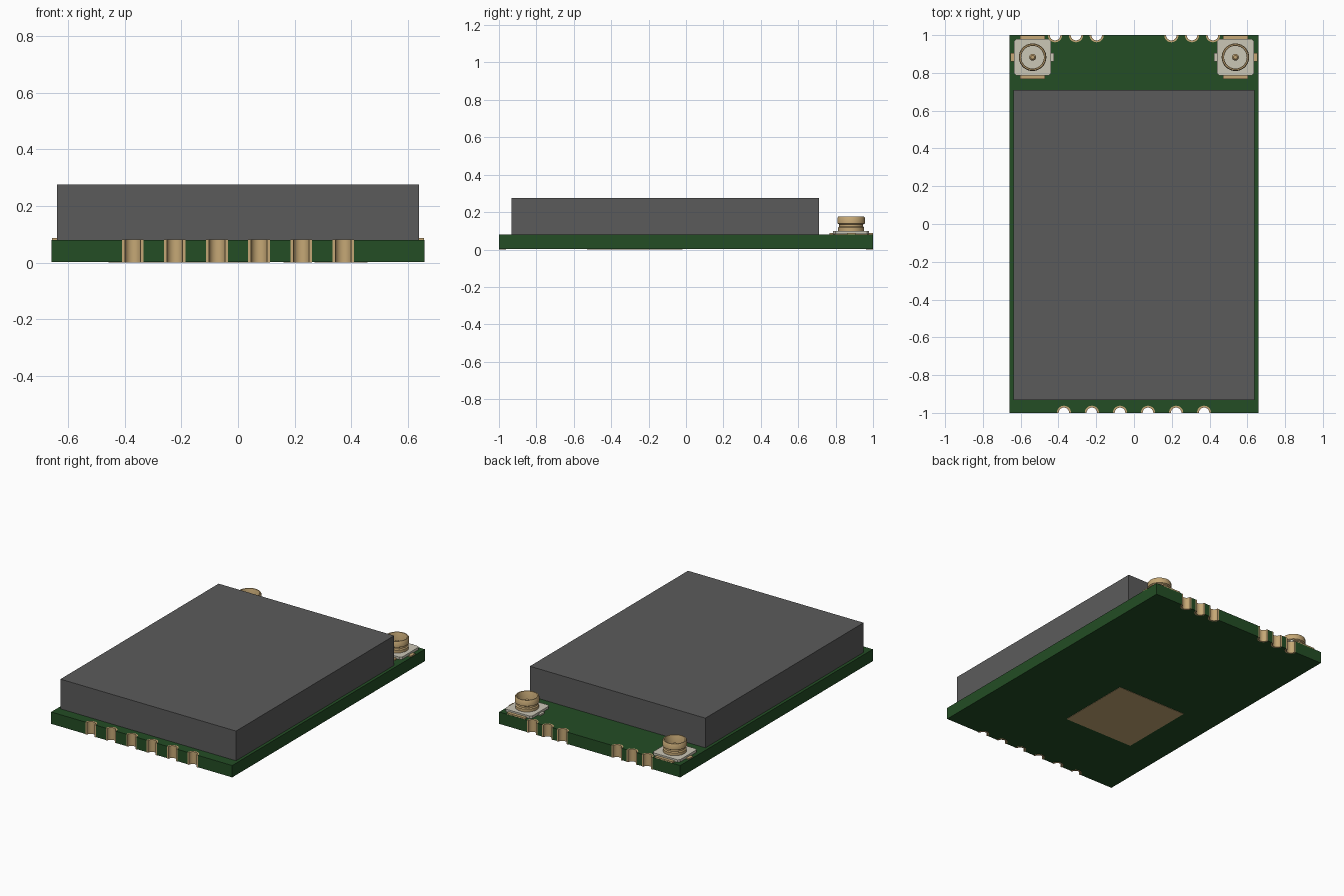
import bpy, bmesh, math

if "Cube" in bpy.data.objects:
    bpy.data.objects.remove(bpy.data.objects["Cube"])


def material(name, rgb):
    m = bpy.data.materials.new(name)
    m.use_nodes = True
    m.diffuse_color = (*rgb, 1)
    m.node_tree.nodes["Principled BSDF"].inputs["Base Color"].default_value = (*rgb, 1)
    return m


GREEN = material("board green", (0.017, 0.075, 0.018))
GREY = material("shield grey", (0.105, 0.105, 0.105))
GOLD = material("contact gold", (0.56, 0.39, 0.18))
CREAM = material("housing cream", (0.60, 0.57, 0.47))

HALF_X, TOP = 0.658, 0.08
RING, HOLE = 0.038, 0.028
FRONT_X = [-0.371, -0.223, -0.074, 0.074, 0.223, 0.371]
BACK_X = [-0.418, -0.307, -0.198, 0.198, 0.307, 0.418]


def finish(name, bm, mat, smooth=False):
    bmesh.ops.recalc_face_normals(bm, faces=bm.faces)
    mesh = bpy.data.meshes.new(name)
    bm.to_mesh(mesh)
    bm.free()
    mesh.materials.append(mat)
    ob = bpy.data.objects.new(name, mesh)
    bpy.context.collection.objects.link(ob)
    if smooth:
        bpy.ops.object.select_all(action='DESELECT')
        ob.select_set(True)
        bpy.context.view_layer.objects.active = ob
        bpy.ops.object.shade_smooth_by_angle(angle=math.radians(35))
    return ob


def prism(name, outline, z0, z1, mat, smooth=False):
    bm = bmesh.new()
    face = bm.faces.new([bm.verts.new((x, y, z0)) for x, y in outline])
    ext = bmesh.ops.extrude_face_region(bm, geom=[face])
    verts = [v for v in ext["geom"] if isinstance(v, bmesh.types.BMVert)]
    bmesh.ops.translate(bm, verts=verts, vec=(0, 0, z1 - z0))
    return finish(name, bm, mat, smooth)


def box(name, cx, cy, hx, hy, z0, z1, mat, cut=0):
    # Rectangle, with optional cut corners
    if cut:
        pts = [(hx, hy - cut), (hx - cut, hy), (cut - hx, hy), (-hx, hy - cut),
               (-hx, cut - hy), (cut - hx, -hy), (hx - cut, -hy), (hx, cut - hy)]
    else:
        pts = [(hx, hy), (-hx, hy), (-hx, -hy), (hx, -hy)]
    return prism(name, [(cx + x, cy + y) for x, y in pts], z0, z1, mat)


def lathe(name, profile, cx, cy, mat, steps=40):
    # Closed radial profile revolved about a vertical axis
    bm = bmesh.new()
    rows = []
    for i in range(steps):
        a = math.tau * i / steps
        rows.append([bm.verts.new((cx + r * math.cos(a), cy + r * math.sin(a), z))
                     for r, z in profile])
    n = len(profile)
    for i in range(steps):
        a, b = rows[i], rows[(i + 1) % steps]
        for j in range(n):
            k = (j + 1) % n
            bm.faces.new((a[j], b[j], b[k], a[k]))
    bmesh.ops.remove_doubles(bm, verts=bm.verts, dist=1e-5)
    return finish(name, bm, mat, True)


def notch(cx, side, r, steps=16):
    # Half circle biting inward from the edge y = side
    return [(cx + side * r * math.cos(math.pi * i / steps),
             side * (1 - r * math.sin(math.pi * i / steps))) for i in range(steps + 1)]


# Circuit board with notched front and back edges
outline = [(-HALF_X, -1)]
for x in FRONT_X:
    outline += notch(x, -1, RING)
outline += [(HALF_X, -1), (HALF_X, 1)]
for x in reversed(BACK_X):
    outline += notch(x, 1, RING)
outline.append((-HALF_X, 1))
prism("circuit_board", outline, 0.002, TOP, GREEN)

# Plated half holes lining the notches
for side, xs, label in ((-1, FRONT_X, "front"), (1, BACK_X, "back")):
    for x in xs:
        arc = notch(x, side, RING) + notch(x, side, HOLE)[::-1]
        prism(label + "_plated_notch", arc, 0, TOP + 0.001, GOLD, True)

# Metal shield and underside ground pad
box("shield_can", 0, -0.111, 0.638, 0.821, TOP, 0.275, GREY)
box("ground_pad", -0.158, -0.273, 0.255, 0.255, 0, 0.006, GOLD)

# Two coaxial connectors
BARREL = [(0.060, 0.098), (0.070, 0.098), (0.070, 0.118), (0.064, 0.124),
          (0.064, 0.134), (0.073, 0.139), (0.073, 0.170), (0.069, 0.176),
          (0.062, 0.176), (0.060, 0.172)]
PIN = [(0, 0.098), (0.018, 0.098), (0.018, 0.140), (0.010, 0.150), (0, 0.150)]
CY = 0.883
for s, label in ((1, "left"), (-1, "right")):
    cx = s * 0.537
    box(label + "_connector_base", cx, CY, 0.098, 0.096, TOP + 0.004, 0.100, CREAM, 0.012)
    box(label + "_connector_ground_tabs", cx, CY, 0.066, 0.116, TOP, 0.089, GOLD)
    box(label + "_connector_signal_tab", cx + s * 0.085, CY, 0.033, 0.022, TOP, 0.088, GOLD)
    box(label + "_connector_inner_tab", cx - s * 0.085, CY, 0.028, 0.022, TOP, 0.090, CREAM)
    lathe(label + "_connector_barrel", BARREL, cx, CY, GOLD)
    lathe(label + "_connector_pin", PIN, cx, CY, GOLD, 20)
